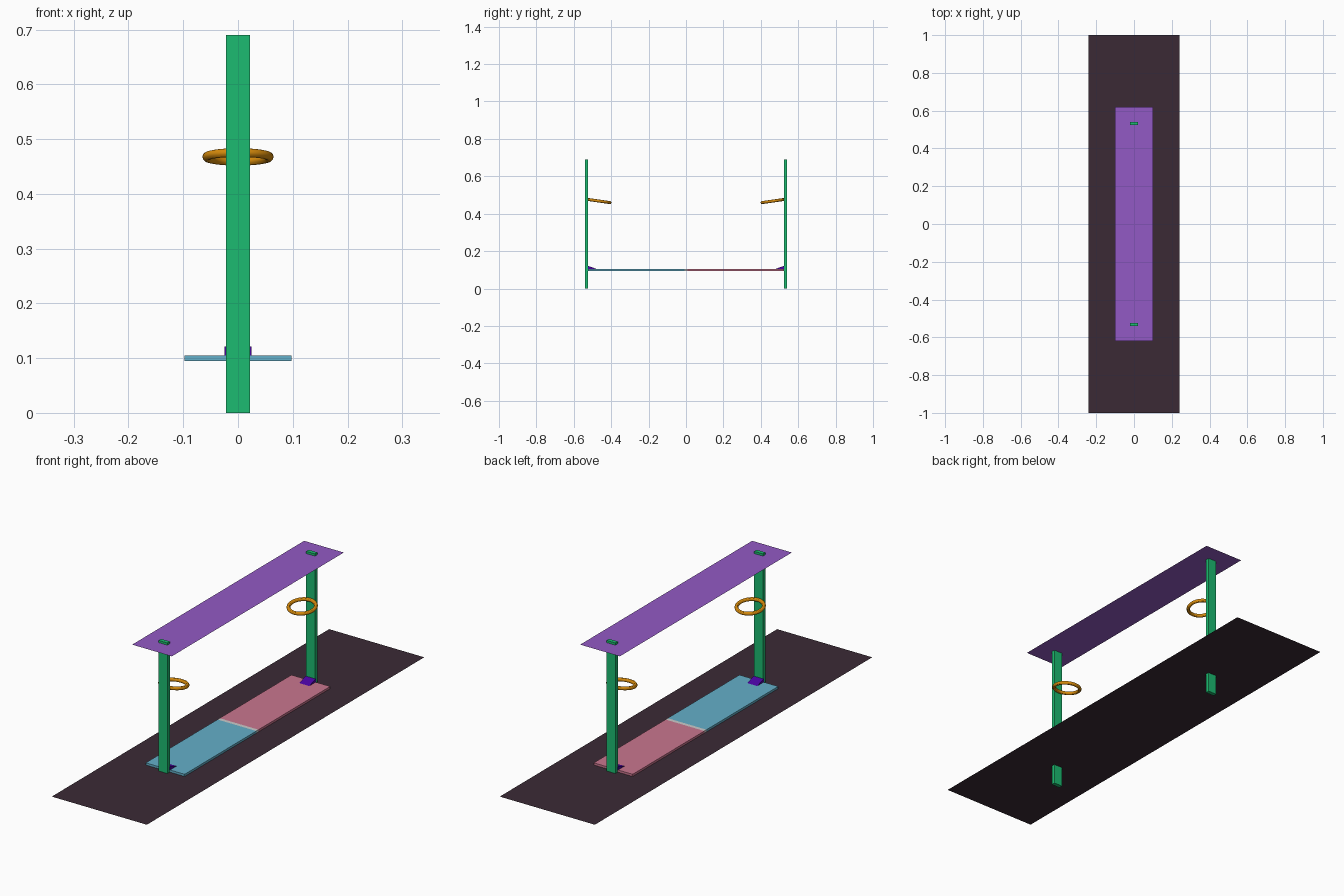
import bpy, bmesh, math

if "Cube" in bpy.data.objects:
    bpy.data.objects.remove(bpy.data.objects["Cube"])


def paint(obj, rgb):
    # sRGB 0-255 to linear viewport colour
    if rgb:
        name = "mat_%d_%d_%d" % rgb
        mat = bpy.data.materials.get(name) or bpy.data.materials.new(name)
        mat.diffuse_color = [(c / 255) ** 2.2 for c in rgb] + [1]
        mat.use_nodes = True
        mat.node_tree.nodes["Principled BSDF"].inputs["Base Color"].default_value = mat.diffuse_color
        obj.data.materials.append(mat)


def mesh_object(name, bm, rgb):
    mesh = bpy.data.meshes.new(name)
    bm.to_mesh(mesh)
    bm.free()
    obj = bpy.data.objects.new(name, mesh)
    bpy.context.collection.objects.link(obj)
    paint(obj, rgb)
    return obj


def box(name, x0, x1, y0, y1, z0, z1, rgb=None):
    bm = bmesh.new()
    bmesh.ops.create_cube(bm, size=1)
    for v in bm.verts:
        v.co = (x1 if v.co.x > 0 else x0, y1 if v.co.y > 0 else y0, z1 if v.co.z > 0 else z0)
    return mesh_object(name, bm, rgb)


def sheet(name, hx, hy, z, rgb):
    bm = bmesh.new()
    bm.faces.new([bm.verts.new((x, y, z)) for x, y in
                  ((-hx, -hy), (hx, -hy), (hx, hy), (-hx, hy))])
    return mesh_object(name, bm, rgb)


def wedge(name, side, rgb):
    # triangular side profile extruded along x
    bm = bmesh.new()
    profile = [(0.525, 0.104), (0.525, 0.121), (0.475, 0.104)]
    face = bm.faces.new([bm.verts.new((-0.025, side * y, z)) for y, z in profile])
    ext = bmesh.ops.extrude_face_region(bm, geom=[face])
    bmesh.ops.translate(bm, vec=(0.05, 0, 0),
                        verts=[g for g in ext["geom"] if isinstance(g, bmesh.types.BMVert)])
    bmesh.ops.recalc_face_normals(bm, faces=bm.faces)
    return mesh_object(name, bm, rgb)


# ground sheet and overhead canopy sheet
sheet("ground_sheet", 0.24, 1.0, 0.0943, (61, 46, 56))
sheet("canopy_sheet", 0.10, 0.62, 0.68, (145, 90, 195))

# two-tone court with a centre line
box("front_court", -0.098, 0.098, -0.525, -0.008, 0.095, 0.105, (100, 174, 200))
box("back_court", -0.098, 0.098, 0.008, 0.525, 0.095, 0.105, (200, 117, 142))
box("centre_line", -0.098, 0.098, -0.008, 0.008, 0.095, 0.105)

for side, label in ((-1, "front"), (1, "back")):
    # post, running through both sheets
    y0, y1 = sorted((side * 0.523, side * 0.541))
    box(label + "_post", -0.022, 0.022, y0, y1, 0, 0.69, (34, 186, 112))
    # wedge at the foot of the post
    wedge(label + "_wedge", side, (75, 10, 160))
    # hoop tilted down towards the middle
    bpy.ops.mesh.primitive_torus_add(
        location=(0, side * 0.463, 0.4675), rotation=(side * math.radians(8), 0, 0),
        major_radius=0.057, minor_radius=0.008, major_segments=48, minor_segments=12)
    hoop = bpy.context.object
    hoop.name = label + "_hoop"
    bpy.ops.object.shade_smooth_by_angle()
    paint(hoop, (214, 138, 20))
